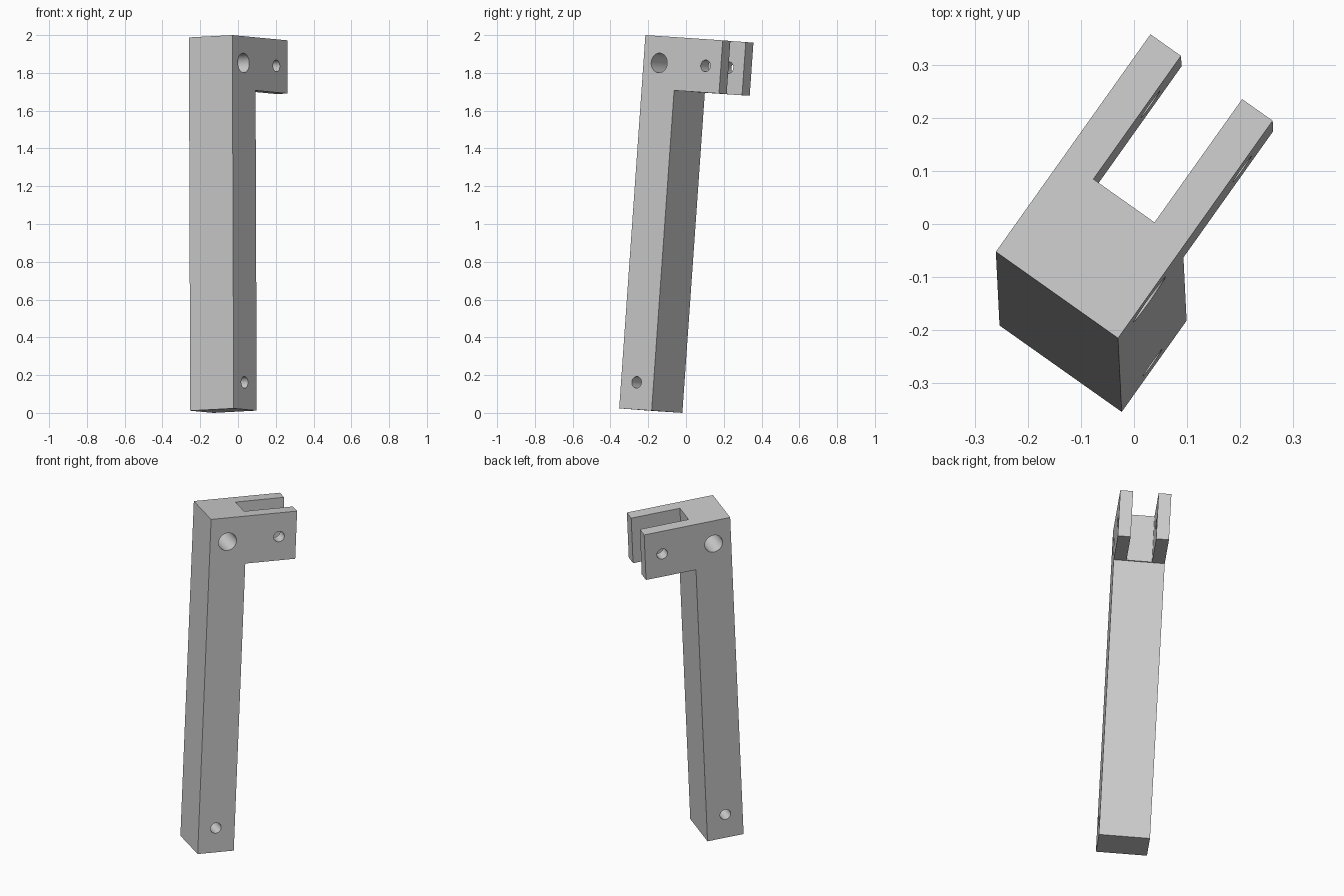
import bpy, bmesh, math
from mathutils import Matrix, Vector

if "Cube" in bpy.data.objects:
    bpy.data.objects.remove(bpy.data.objects["Cube"], do_unlink=True)

# Sizes in the bracket's own frame: x along the head, y across, z up (top at 0)
LENGTH, WIDTH, HEIGHT = 0.503, 0.282, 1.981
COLUMN, HEAD = 0.211, 0.282
SLOT_START, PRONG = 0.218, 0.0705

grey = bpy.data.materials.new("light grey")
grey.use_nodes = True
colour = (0.6, 0.6, 0.6, 1)
grey.diffuse_color = colour
grey.node_tree.nodes["Principled BSDF"].inputs["Base Color"].default_value = colour


def prism(name, profile, y0, y1):
    """Extrude an x-z outline from y0 to y1."""
    bm = bmesh.new()
    face = bm.faces.new([bm.verts.new((x, y0, z)) for x, z in profile])
    new = bmesh.ops.extrude_face_region(bm, geom=[face])["geom"]
    bmesh.ops.translate(bm, vec=(0, y1 - y0, 0),
                        verts=[v for v in new if isinstance(v, bmesh.types.BMVert)])
    bmesh.ops.recalc_face_normals(bm, faces=bm.faces)
    mesh = bpy.data.meshes.new(name)
    bm.to_mesh(mesh)
    bm.free()
    obj = bpy.data.objects.new(name, mesh)
    bpy.context.collection.objects.link(obj)
    return obj


def circle(x, z, r, n=40):
    return [(x + r * math.cos(2 * math.pi * i / n),
             z + r * math.sin(2 * math.pi * i / n)) for i in range(n)]


# Column and overhanging head as one L-shaped outline
bracket = prism("bracket", [(0, 0), (LENGTH, 0), (LENGTH, -HEAD), (COLUMN, -HEAD),
                            (COLUMN, -HEIGHT), (0, -HEIGHT)], 0, WIDTH)
bracket.data.materials.append(grey)

# Fork slot and the three cross holes
slot = [(SLOT_START, 0.1), (LENGTH + 0.1, 0.1),
        (LENGTH + 0.1, -HEAD - 0.1), (SLOT_START, -HEAD - 0.1)]
cutters = [prism("slot_cutter", slot, PRONG, WIDTH - PRONG)]
for name, x, z, r in (("pivot_hole", 0.102, -0.142, 0.052),
                      ("fork_hole", 0.403, -0.141, 0.031),
                      ("foot_hole", 0.101, -1.837, 0.031)):
    cutters.append(prism(name + "_cutter", circle(x, z, r), -0.1, WIDTH + 0.1))

bpy.context.view_layer.objects.active = bracket
for cutter in cutters:
    cutter.hide_render = True
    mod = bracket.modifiers.new(cutter.name, "BOOLEAN")
    mod.operation, mod.solver, mod.object = "DIFFERENCE", "EXACT", cutter
    bpy.ops.object.modifier_apply(modifier=mod.name)
    bpy.data.objects.remove(cutter, do_unlink=True)

# Lean and turn the bracket into place
up = Vector((-0.0035, 0.07, 0.9975)).normalized()
along = Vector((0.5775, 0.8165, 0))
along = (along - up * along.dot(up)).normalized()
across = up.cross(along)
place = Matrix((along, across, up)).transposed().to_4x4()
place.translation = (-0.03, -0.215, 2.0)
bracket.data.transform(place)

bpy.ops.object.select_all(action="DESELECT")
bracket.select_set(True)
bpy.ops.object.shade_smooth_by_angle(angle=math.radians(30))
